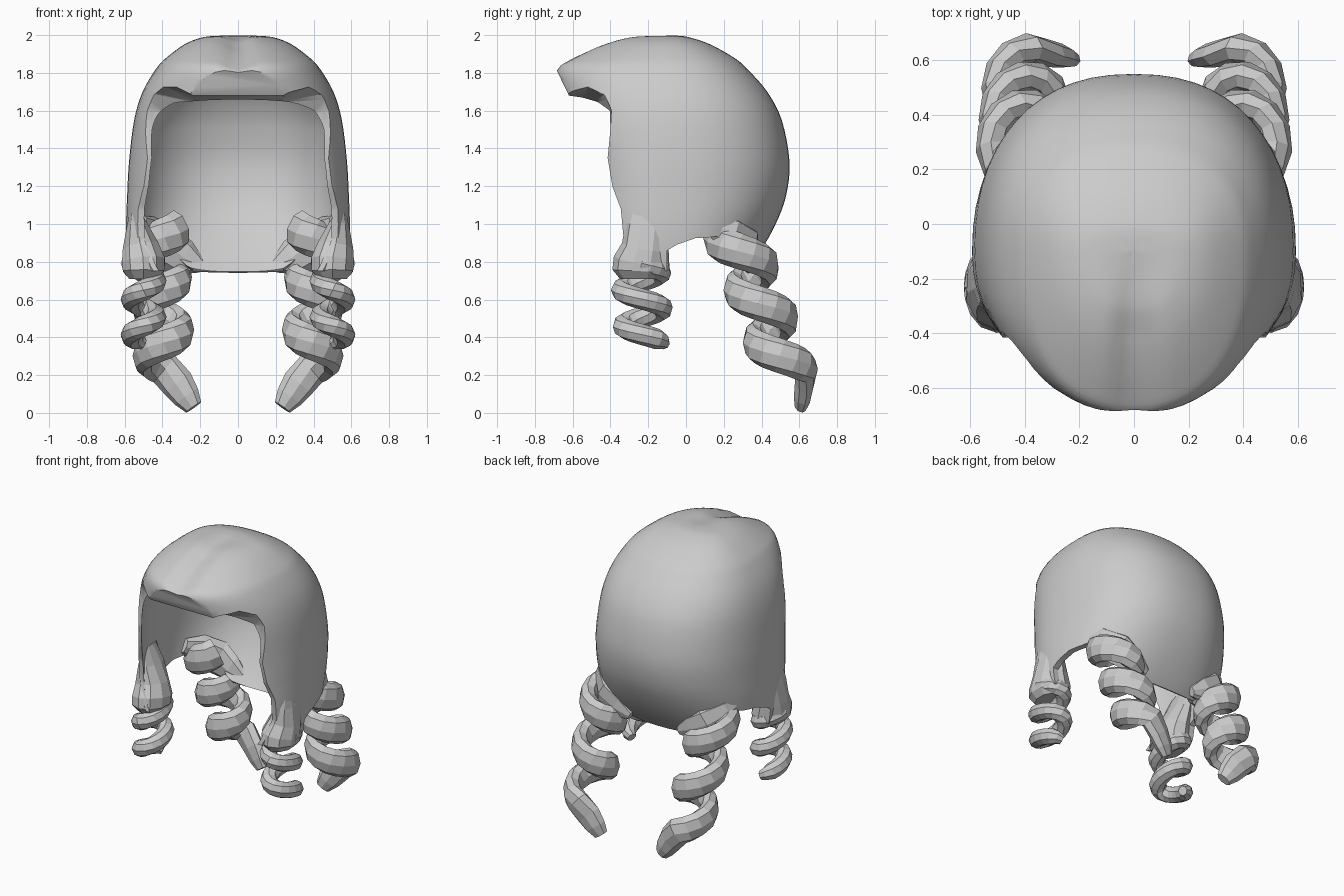
import bpy, bmesh, math
from mathutils import Vector

if "Cube" in bpy.data.objects:
    bpy.data.objects.remove(bpy.data.objects["Cube"])


def make(name, bm):
    bmesh.ops.recalc_face_normals(bm, faces=bm.faces)
    me = bpy.data.meshes.new(name)
    bm.to_mesh(me)
    bm.free()
    ob = bpy.data.objects.new(name, me)
    bpy.context.collection.objects.link(ob)
    return ob


def spline(rows, steps):
    """Catmull-Rom through rows of numbers."""
    out = []
    for i in range(len(rows) - 1):
        a, b, c, d = (rows[max(0, min(len(rows) - 1, i + k))] for k in (-1, 0, 1, 2))
        for s in range(steps):
            t = s / steps
            out.append([0.5 * (2 * q + (r - p) * t + (2 * p - 5 * q + 4 * r - u) * t * t
                               + (3 * q - p - 3 * r + u) * t ** 3)
                        for p, q, r, u in zip(a, b, c, d)])
    out.append(list(rows[-1]))
    return out


def skin(name, rings):
    bm = bmesh.new()
    vs = [[bm.verts.new(p) for p in ring] for ring in rings]
    n = len(vs[0])
    for a, b in zip(vs, vs[1:]):
        for i in range(n):
            j = (i + 1) % n
            bm.faces.new((a[i], a[j], b[j], b[i]))
    bm.faces.new(vs[0])
    bm.faces.new(vs[-1])
    return make(name, bm)


def clamp(v):
    return max(0.0, min(1.0, v))


def dome(name, rows, parting):
    """Stack of rounded horizontal sections: z, half width, front y, back y."""
    cy, e, n = -0.1, 2 / 2.3, 56
    rings = []
    for z, w, yf, yb in spline(rows, 4):
        ring = []
        for i in range(n):
            a = math.tau * i / n
            c, s = math.cos(a), math.sin(a)
            x = w * math.copysign(abs(c) ** e, c)
            y = cy + abs(s) ** e * ((yb - cy) if s > 0 else (yf - cy))
            dip = parting * math.exp(-(x / 0.07) ** 2) * clamp((z - 1.75) / 0.1) * clamp((-.1 - y) / 0.3)
            ring.append((x, y, z - dip))
        rings.append(ring)
    return skin(name, rings)


# hair cap: outer dome, inner hollow and side-view outline
cap = dome("hair_cap", [
    (1.996, .01, -.18, -.09), (1.996, .12, -.28, -.03), (1.985, .2, -.35, .03), (1.95, .285, -.46, .13),
    (1.88, .38, -.61, .255), (1.82, .435, -.69, .325), (1.7, .505, -.68, .43), (1.55, .55, -.65, .507),
    (1.33, .577, -.6, .548), (1.15, .587, -.58, .53), (1.0, .592, -.56, .475),
    (.85, .585, -.53, .39), (.72, .56, -.5, .29), (.6, .5, -.45, .15)], 0.04)
hollow = dome("hollow_cutter", [
    (1.95, .01, -.12, -.06), (1.94, .12, -.18, .03), (1.88, .29, -.26, .215), (1.8, .4, -.36, .325),
    (1.69, .455, -.48, .415), (1.6, .5, -.56, .465), (1.5, .53, -.61, .5), (1.33, .545, -.61, .53),
    (1.15, .55, -.59, .51), (1.0, .55, -.57, .455), (.85, .545, -.54, .37),
    (.72, .52, -.5, .27), (.55, .45, -.45, .1)], 0)

shared = [(-.415, 1.35), (-.39, 1.2), (-.345, 1.08), (-.33, .92), (-.37, .82), (-.38, .75),
          (-.1, .75), (-.1, .86), (-.05, .89), (.05, .925)]
lid = [(.8, 2.2), (-.75, 2.2)]
middle = [(-.75, 1.85), (-.695, 1.835), (-.62, 1.68), (-.55, 1.67), (-.48, 1.65), (-.43, 1.6),
          (-.4, 1.5)] + shared + [(.13, .91), (.22, .84), (.29, .75), (.34, .728), (.8, .728)] + lid
flank = [(-.75, 1.85), (-.695, 1.838), (-.6, 1.81), (-.5, 1.76), (-.43, 1.69), (-.395, 1.6),
         (-.4, 1.5)] + shared + [(.13, .93), (.22, .945), (.29, .955), (.34, .97), (.8, 1.0)] + lid
side = skin("outline_cutter", [[(x, y, z) for y, z in (middle if abs(x) < .3 else flank)]
                               for x in (-1, -.46, -.24, .24, .46, 1)])

bpy.context.view_layer.objects.active = cap
for op, cutter in (("DIFFERENCE", hollow), ("INTERSECT", side)):
    m = cap.modifiers.new(op, "BOOLEAN")
    m.operation, m.object, m.solver = op, cutter, "EXACT"
    bpy.ops.object.modifier_apply(modifier=m.name)
    bpy.data.objects.remove(cutter)
cap.select_set(True)
bpy.ops.object.shade_smooth_by_angle(angle=math.radians(35))


def tube(name, pts, sides=8, axis=(0, 0, 1)):
    """Low-poly lock along points of (x, y, z, radius towards axis, other radius), mirrored."""
    rings, axis = [], Vector(axis)
    for i, p in enumerate(pts):
        t = (Vector(pts[min(i + 1, len(pts) - 1)][:3]) - Vector(pts[max(i - 1, 0)][:3])).normalized()
        up = (axis - t * t.dot(axis)).normalized()
        flat = t.cross(up)
        rings.append([Vector(p[:3]) + up * p[3] * math.cos(math.tau * k / sides)
                      + flat * p[4] * math.sin(math.tau * k / sides) for k in range(sides)])
    ob = skin(name, rings)
    ob.modifiers.new("Mirror", "MIRROR")
    return ob


# front locks joining the cap to the front ringlets
tube("front_lock", [(.55, -.2, 1.12, .08, .012), (.535, -.2, 1.0, .12, .055), (.515, -.215, .88, .125, .1),
                    (.5, -.235, .8, .15, .12), (.5, -.24, .75, .15, .115), (.5, -.24, .71, .11, .08)],
     10, (0, 1, 0))

# front ringlets: turns counted from the front of the coil
pts = []
for i in range(34):
    t = -0.75 + 2.25 * i / 33
    a = math.tau * t - math.pi / 2
    r = .055 if i < 32 else .055 - .012 * (i - 31)
    pts.append((.5 + .067 * math.cos(a), -.235 + .108 * math.sin(a) + .008 * t, .65 - .19 * t, r, r))
tube("front_ringlet", pts)

# back ringlets with a tapered tail
pts = []
for i in range(33):
    t = -0.2 + 2.7 * i / 32
    a = math.tau * t - math.pi / 2
    k = clamp((0.35 - t) / 0.65)
    pts.append((.415 - .01 * t + .108 * math.cos(a), .27 + .102 * t + .115 * math.sin(a),
                .92 - .275 * t, .09 + .02 * k, .058 + .01 * k))
pts += [(.32, .625, .155, .09, .05), (.272, .615, .085, .075, .045), (.235, .605, .03, .05, .03)]
tube("back_ringlet", pts)

# flared roots joining the cap to the back ringlets
tube("back_root", [(.51, .13, 1.0, .05, .03), (.47, .23, .95, .1, .06), (.39, .32, .88, .12, .06),
                   (.29, .34, .82, .1, .05), (.19, .34, .775, .035, .025)])
